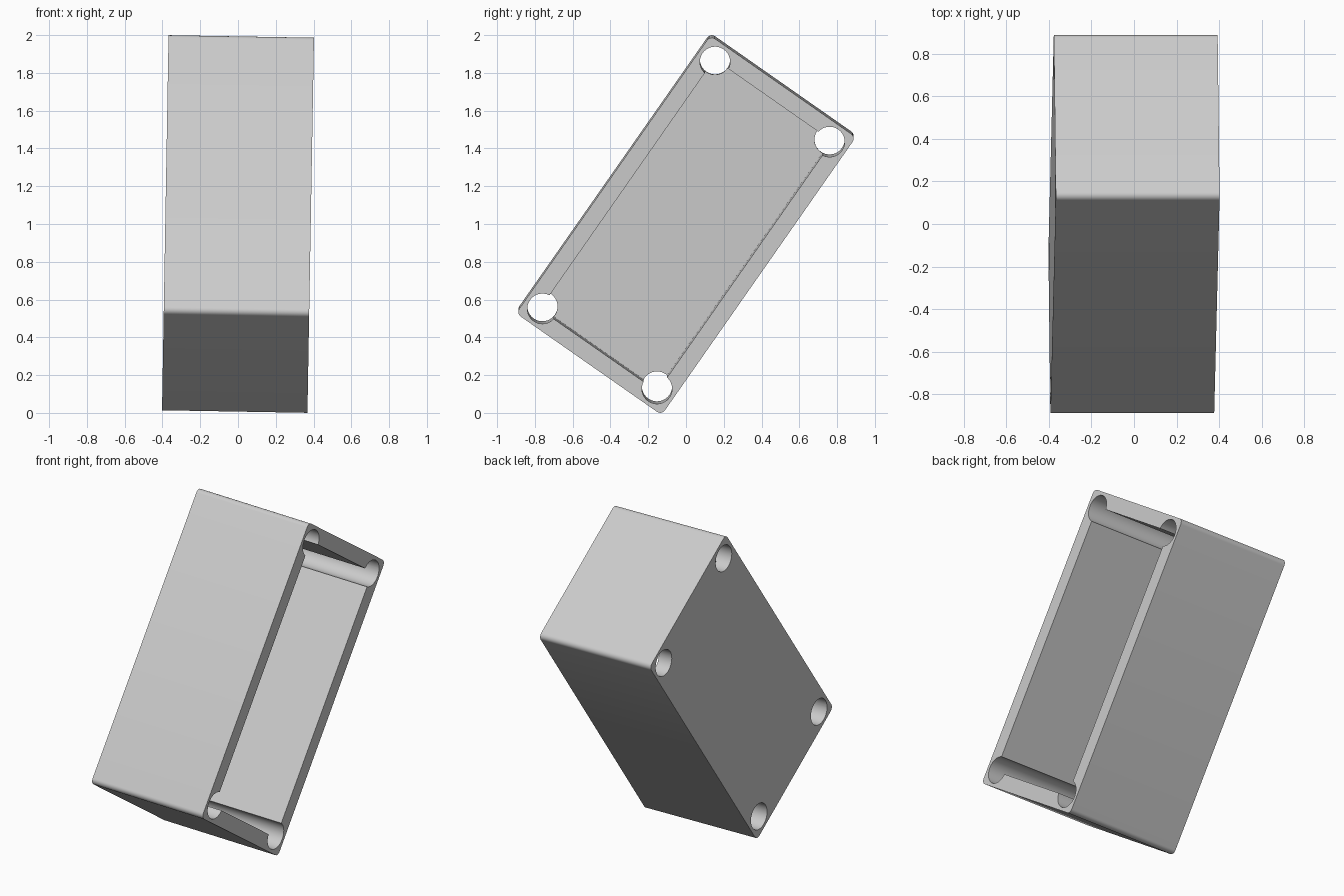
import bpy
import bmesh
from math import radians
from mathutils import Matrix, Vector

cube = bpy.data.objects.get("Cube")
if cube:
    bpy.data.objects.remove(cube, do_unlink=True)

DEPTH, WIDTH, LENGTH = 0.77, 0.94, 1.795
WALL, FLOOR = 0.09, 0.09
HOLE_INSET, HOLE_RADIUS = 0.1, 0.08
CORNER_RADIUS = 0.03
TILT = (radians(-34.95), radians(1), 0)

grey = bpy.data.materials.new("light_grey")
grey.use_nodes = True
colour = (0.6, 0.6, 0.6, 1)
grey.diffuse_color = colour
grey.node_tree.nodes["Principled BSDF"].inputs["Base Color"].default_value = colour


def make_object(name, bm):
    mesh = bpy.data.meshes.new(name)
    bm.to_mesh(mesh)
    bm.free()
    mesh.materials.append(grey)
    obj = bpy.data.objects.new(name, mesh)
    bpy.context.collection.objects.link(obj)
    return obj


def block(name, x_min, x_max, width, length, rounding=0):
    bm = bmesh.new()
    bmesh.ops.create_cube(bm, size=1)
    bmesh.ops.scale(bm, vec=(x_max - x_min, width, length), verts=bm.verts)
    bmesh.ops.translate(bm, vec=((x_min + x_max) / 2, 0, 0), verts=bm.verts)
    if rounding:
        # Round only the edges that run along the depth
        edges = [e for e in bm.edges
                 if abs((e.verts[0].co - e.verts[1].co).x) > 0.1]
        bmesh.ops.bevel(bm, geom=edges, offset=rounding, segments=6,
                        profile=0.5, affect='EDGES')
    return make_object(name, bm)


def bore(name, y, z):
    bm = bmesh.new()
    turn = Matrix.Translation(Vector((0, y, z))) @ Matrix.Rotation(radians(90), 4, 'Y')
    bmesh.ops.create_cone(bm, cap_ends=True, segments=48, radius1=HOLE_RADIUS,
                          radius2=HOLE_RADIUS, depth=DEPTH * 1.5, matrix=turn)
    return make_object(name, bm)


# Outer shell with an open side
box = block("open_box", -DEPTH / 2, DEPTH / 2, WIDTH, LENGTH, CORNER_RADIUS)

# Cavity and the four corner bores
cutters = [block("cavity_cutter", FLOOR - DEPTH / 2, DEPTH,
                 WIDTH - 2 * WALL, LENGTH - 2 * WALL)]
for sy in (-1, 1):
    for sz in (-1, 1):
        cutters.append(bore("bore_cutter", sy * (WIDTH / 2 - HOLE_INSET),
                            sz * (LENGTH / 2 - HOLE_INSET)))

bpy.ops.object.select_all(action='DESELECT')
bpy.context.view_layer.objects.active = box
box.select_set(True)
for cutter in cutters:
    cutter.hide_render = True
    cut = box.modifiers.new("cut", 'BOOLEAN')
    cut.operation = 'DIFFERENCE'
    cut.solver = 'EXACT'
    cut.object = cutter
    bpy.ops.object.modifier_apply(modifier=cut.name)
for cutter in cutters:
    bpy.data.objects.remove(cutter, do_unlink=True)

# Lean the finished box
bpy.ops.object.shade_smooth_by_angle(angle=radians(30))
box.rotation_euler = TILT
box.location = (0, 0, 1)
